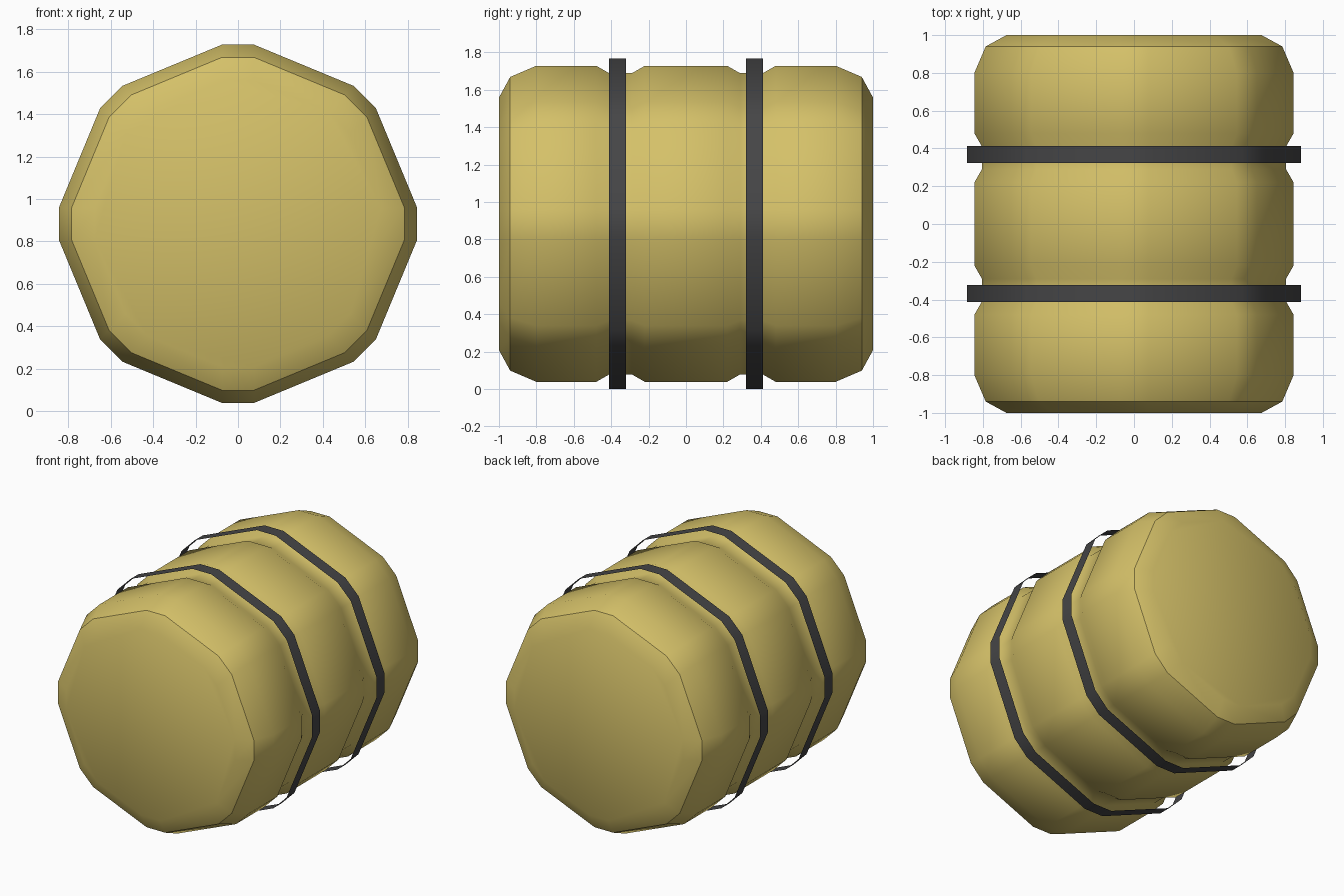
import bpy, bmesh, math

if "Cube" in bpy.data.objects:
    bpy.data.objects.remove(bpy.data.objects["Cube"])

CZ = 0.883       # height of the bale axis
SIDES = 8
HALF_FLAT = 0.075  # half width of each bevelled corner


def material(name, rgb):
    m = bpy.data.materials.new(name)
    m.diffuse_color = (*rgb, 1.0)
    m.use_nodes = True
    m.node_tree.nodes["Principled BSDF"].inputs["Base Color"].default_value = m.diffuse_color
    return m


def section(r):
    """Octagon with bevelled corners: list of (x, z)."""
    pts = []
    for i in range(SIDES):
        a = 2 * math.pi * i / SIDES
        c, s = math.cos(a), math.sin(a)
        for t in (-HALF_FLAT, HALF_FLAT):
            pts.append((r * c - t * s, CZ + r * s + t * c))
    return pts


def loft(name, profile, mat, caps):
    """Skin bevelled octagons along y; profile is a list of (y, radius)."""
    bm = bmesh.new()
    rings = [[bm.verts.new((x, y, z)) for x, z in section(r)] for y, r in profile]
    n = SIDES * 2
    for a, b in zip(rings, rings[1:]):
        for i in range(n):
            j = (i + 1) % n
            bm.faces.new((a[i], b[i], b[j], a[j]))  # faces point outward
    if caps:
        bm.faces.new(rings[0])
        bm.faces.new(rings[-1][::-1])
    me = bpy.data.meshes.new(name)
    bm.to_mesh(me)
    bm.free()
    ob = bpy.data.objects.new(name, me)
    bpy.context.collection.objects.link(ob)
    me.materials.append(mat)
    bpy.ops.object.select_all(action='DESELECT')
    ob.select_set(True)
    bpy.context.view_layer.objects.active = ob
    bpy.ops.object.shade_smooth_by_angle(angle=math.radians(35))
    return ob


straw = material("straw yellow", (0.66, 0.53, 0.14))
dark = material("dark grey strap", (0.06, 0.06, 0.062))

# Bale body: half profile mirrored along y, pinched under each strap
half = [(0.22, 0.845), (0.29, 0.805), (0.41, 0.805), (0.48, 0.845),
        (0.80, 0.845), (0.94, 0.785), (1.0, 0.675)]
loft("bale_body", [(-y, r) for y, r in reversed(half)] + half, straw, True)

# Straps: thin open bands standing just off the bale
for label, y in (("front", -0.367), ("back", 0.367)):
    loft(label + "_strap", [(y - 0.045, 0.883), (y + 0.045, 0.883)], dark, False)
